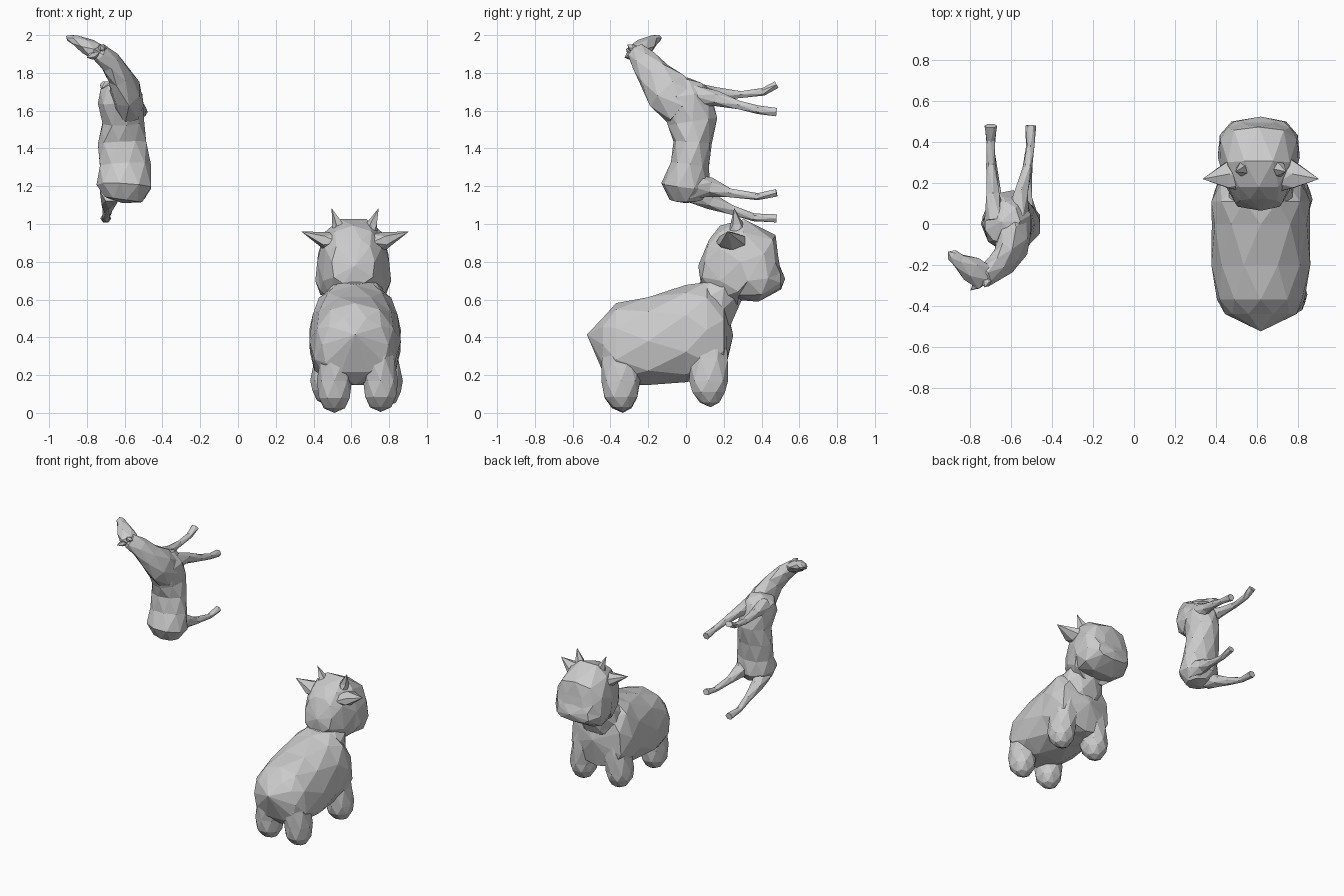
import bpy, bmesh, math
from mathutils import Vector

if "Cube" in bpy.data.objects:
    bpy.data.objects.remove(bpy.data.objects["Cube"])

X, Y, Z = Vector((1, 0, 0)), Vector((0, 1, 0)), Vector((0, 0, 1))


def loft(name, rings, n=8, side=X, start=None, end=None, taper=0.0, power=1.0, normal=None):
    """Faceted tube: rings are (x, y, z, half_width, half_depth); start/end are tip points."""
    bm = bmesh.new()
    pts = [Vector(r[:3]) for r in rings]
    loops = []
    for i, r in enumerate(rings):
        t = normal or (pts[min(i + 1, len(pts) - 1)] - pts[max(i - 1, 0)]).normalized()
        s = (side - t * side.dot(t)).normalized()
        u = s.cross(t)
        loop = []
        for k in range(n):
            ang = 2 * math.pi * (k + 0.5 * (i % 2)) / n
            c, d = math.cos(ang), math.sin(ang)
            c = math.copysign(abs(c) ** power, c) * (1 - taper * d)
            d = math.copysign(abs(d) ** power, d)
            loop.append(bm.verts.new(pts[i] + s * c * r[3] * 1.03 + u * d * r[4] * 1.03))
        loops.append(loop)
    # staggered triangles between neighbouring rings
    for i in range(len(loops) - 1):
        a, b = loops[i], loops[i + 1]
        for k in range(n):
            j = (k + 1) % n
            if i % 2 == 0:
                bm.faces.new((a[k], a[j], b[k]))
                bm.faces.new((a[j], b[j], b[k]))
            else:
                bm.faces.new((a[k], a[j], b[j]))
                bm.faces.new((a[k], b[j], b[k]))
    for loop, tip in ((loops[0], start), (loops[-1], end)):
        if tip:
            v = bm.verts.new(tip)
            for k in range(n):
                bm.faces.new((loop[k], loop[(k + 1) % n], v))
        else:
            bm.faces.new(loop)
    bmesh.ops.recalc_face_normals(bm, faces=bm.faces)
    me = bpy.data.meshes.new(name)
    bm.to_mesh(me)
    bm.free()
    ob = bpy.data.objects.new(name, me)
    bpy.context.collection.objects.link(ob)
    return ob


def fuse(base, parts):
    """Union the parts into the base so the animal has one clean skin."""
    bpy.context.view_layer.objects.active = base
    for p in parts:
        backup = base.data.copy()
        m = base.modifiers.new("union", 'BOOLEAN')
        m.operation, m.solver, m.object = 'UNION', 'EXACT', p
        m.use_self = True
        bpy.ops.object.modifier_apply(modifier=m.name)
        if len(base.data.vertices) < 0.8 * len(backup.vertices):
            base.data = backup      # keep this part as its own object
        else:
            bpy.data.objects.remove(p)


# ---- cow: torso, pointed at the tail
CX = 0.62
torso = [(-.44, .36, .17, .145), (-.37, .365, .21, .21),
         (-.2, .38, .235, .235), (0, .42, .235, .25), (.11, .44, .235, .255), (.2, .41, .205, .21)]
cow = loft("cow_body", [(CX, *r) for r in torso], 10, start=(CX, -.525, .415),
           end=(CX, .25, .41), power=.82, taper=.1, normal=Y)

# cow neck
parts = [loft("cow_neck", [(CX, .06, .46, .2, .16), (CX, .14, .57, .17, .14),
                           (CX, .2, .66, .14, .11), (CX, .25, .74, .12, .1)], 8)]

# cow legs
for x, y, foot in ((.51, -.345, 0), (.755, -.345, .005), (.475, .12, .04), (.78, .12, .03)):
    inner = x + (CX - x) * .12
    parts.append(loft("cow_leg", [(inner, y, .44, .06, .09), (inner, y, .29, .09, .105),
                                  (x, y, .17, .09, .1), (x, y, foot + .08, .085, .09),
                                  (x, y + .005, foot + .025, .055, .05)],
                      8, end=(x, y + .01, foot), power=.9, normal=-Z))

# cow head, wide at the muzzle with a sloping face
head = [(.1, .80, .11, .12), (.18, .785, .155, .2), (.29, .80, .185, .228),
        (.37, .77, .195, .195), (.435, .712, .185, .135), (.5, .715, .13, .06)]
parts.append(loft("cow_head", [(CX - .01, *r) for r in head], 10, start=(CX, .065, .78),
                  end=(CX, .525, .71), taper=.12, power=.75))

# cow ears and horns
for s in (-1, 1):
    parts.append(loft("cow_ear", [(CX + s * .08, .24, .90, .08, .05), (CX + s * .16, .245, .912, .075, .045)],
                      6, side=Y, end=(CX + s * .285, .22, .96)))
    parts.append(loft("cow_horn", [(CX + s * .085, .27, .95, .035, .045), (CX + s * .09, .27, 1.0, .03, .035)],
                      5, end=(CX + s * .125, .255, 1.085)))
fuse(cow, parts)

# ---- deer reared upright: torso from rump to chest
deer = loft("deer_body", [(-.61, 0, 1.13, .1, .085), (-.6, 0, 1.2, .145, .13),
                          (-.6, .02, 1.31, .135, .1), (-.61, .035, 1.43, .128, .1),
                          (-.61, .035, 1.54, .11, .13), (-.62, .0, 1.66, .12, .135),
                          (-.645, .01, 1.735, .09, .1)],
            9, start=(-.61, 0, 1.11), end=(-.65, .01, 1.775))

# deer neck
parts = [loft("deer_neck", [(-.58, -.01, 1.62, .08, .12), (-.595, -.1, 1.705, .08, .12),
                            (-.63, -.17, 1.79, .06, .09), (-.68, -.22, 1.86, .055, .07),
                            (-.735, -.26, 1.91, .045, .055)], 7, end=(-.78, -.28, 1.93))]

# deer head and ears
parts.append(loft("deer_head", [(-.735, -.26, 1.905, .045, .07), (-.795, -.22, 1.94, .042, .062),
                                (-.855, -.18, 1.97, .028, .038), (-.89, -.15, 1.985, .018, .028)],
                  6, side=Z, start=(-.70, -.28, 1.89), end=(-.91, -.135, 1.995)))
for base, tip in (((-.75, -.28, 1.90), (-.80, -.325, 1.88)), ((-.72, -.275, 1.925), (-.73, -.31, 1.95))):
    parts.append(loft("deer_ear", [(*base, .02, .025),
                                   (*Vector(base).lerp(Vector(tip), .5), .02, .02)],
                      5, side=Z, end=tip))

# deer legs, bent at the knee
legs = [[(-.68, .02, 1.70, .05, .06), (-.69, .15, 1.69, .035, .035), (-.7, .29, 1.685, .022, .02),
         (-.7, .41, 1.70, .022, .02), (-.7, .48, 1.738, .03, .022)],
        [(-.57, .04, 1.68, .055, .06), (-.55, .16, 1.665, .035, .04), (-.52, .28, 1.63, .022, .025),
         (-.505, .38, 1.605, .02, .022), (-.505, .48, 1.592, .026, .025)],
        [(-.53, .02, 1.2, .065, .075), (-.54, .13, 1.195, .045, .05), (-.525, .23, 1.165, .026, .026),
         (-.51, .38, 1.145, .02, .018), (-.505, .48, 1.165, .026, .022)],
        [(-.67, .02, 1.17, .06, .06), (-.685, .13, 1.12, .042, .042), (-.69, .24, 1.075, .026, .028),
         (-.7, .36, 1.035, .02, .02), (-.7, .48, 1.03, .028, .024)]]
for leg in legs:
    parts.append(loft("deer_leg", leg, 6))
fuse(deer, parts)
